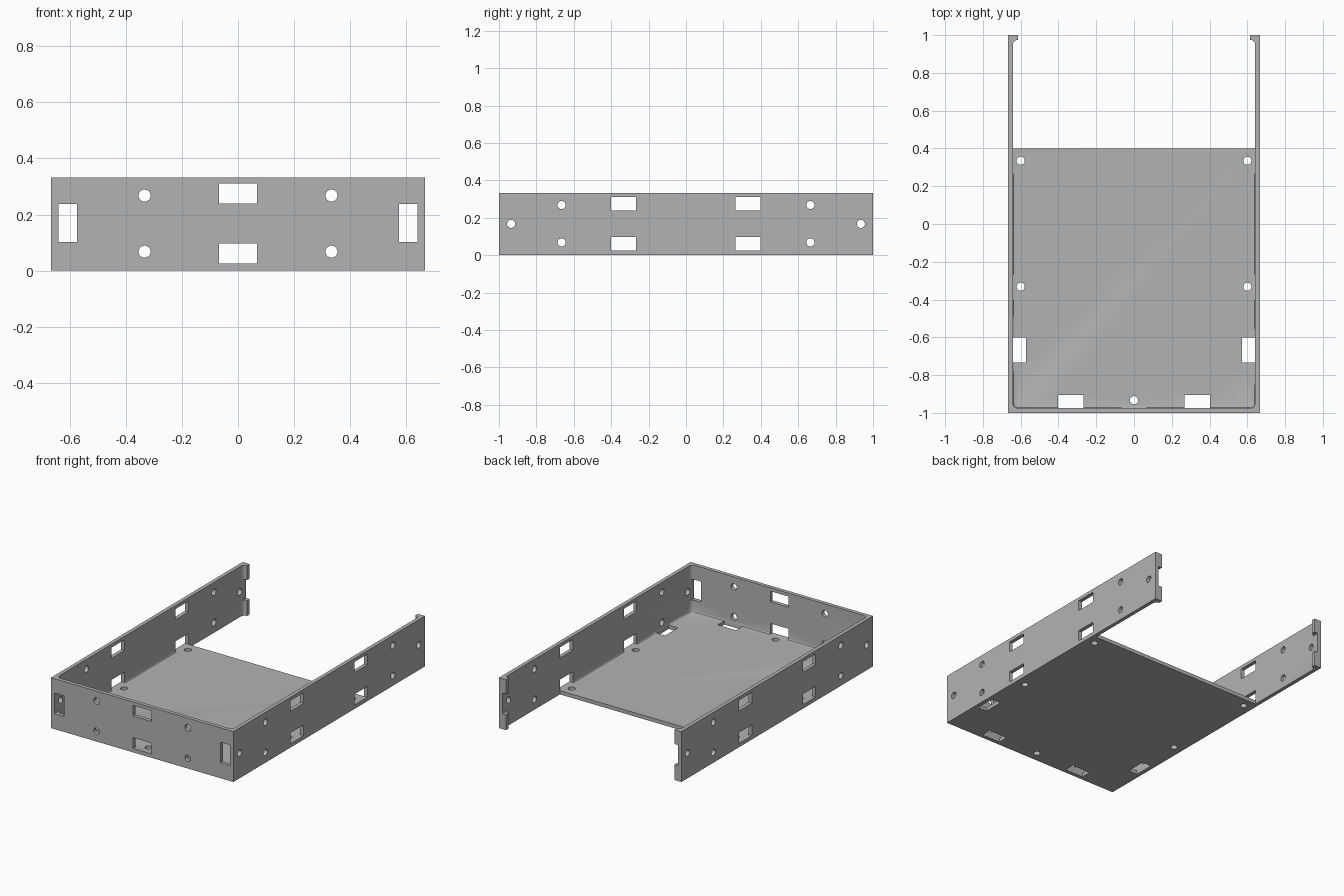
import bpy, bmesh, math
from mathutils import Matrix

if "Cube" in bpy.data.objects:
    bpy.data.objects.remove(bpy.data.objects["Cube"])

W, L, H, T = 0.6665, 1.0, 0.333, 0.025   # half width, half length, height, wall


def make_box(name, x0, x1, y0, y1, z0, z1):
    bm = bmesh.new()
    bmesh.ops.create_cube(bm, size=1)
    for v in bm.verts:
        v.co = (x1 if v.co.x > 0 else x0, y1 if v.co.y > 0 else y0, z1 if v.co.z > 0 else z0)
    return finish(name, bm)


def finish(name, bm):
    me = bpy.data.meshes.new(name)
    bm.to_mesh(me)
    bm.free()
    ob = bpy.data.objects.new(name, me)
    bpy.context.collection.objects.link(ob)
    return ob


def make_hole(axis, a, b):
    # round cutter along the given axis, a and b are the other two coordinates
    bm = bmesh.new()
    depth = 0.2 if axis == 'Z' else 3
    bmesh.ops.create_cone(bm, cap_ends=True, segments=32, radius1=0.0215, radius2=0.0215, depth=depth)
    rot = {'X': Matrix.Rotation(math.pi / 2, 4, 'Y'), 'Y': Matrix.Rotation(math.pi / 2, 4, 'X'), 'Z': Matrix()}[axis]
    pos = {'X': (0, a, b), 'Y': (a, 0, b), 'Z': (a, b, 0)}[axis]
    bm.transform(Matrix.Translation(pos) @ rot)
    return finish("hole_cutter", bm)


def round_edges(ob, test, r, seg):
    bm = bmesh.new()
    bm.from_mesh(ob.data)
    edges = [e for e in bm.edges if test(e.verts[0].co, e.verts[1].co)]
    bmesh.ops.bevel(bm, geom=edges, offset=r, segments=seg, profile=0.5, affect='EDGES')
    bm.to_mesh(ob.data)
    bm.free()
    return ob


def cut(target, cutter):
    mod = target.modifiers.new("cut", 'BOOLEAN')
    mod.operation, mod.solver, mod.object = 'DIFFERENCE', 'EXACT', cutter
    bpy.context.view_layer.objects.active = target
    bpy.ops.object.modifier_apply(modifier=mod.name)
    bpy.data.objects.remove(cutter)


tray = make_box("tray_shell", -W, W, -L, L, 0, H)

# inner cavity with rounded corners and a small floor fillet
cavity = make_box("cavity", -W + T, W - T, -L + T, L - T, T, 0.6)
round_edges(cavity, lambda a, b: abs(a.z - b.z) > 0.1, 0.028, 6)
round_edges(cavity, lambda a, b: a.z < 0.1 and b.z < 0.1, 0.008, 3)
cut(tray, cavity)

# open rear: floor removed, back wall reduced to two lips
rear = make_box("rear_opening", -W + T, W - T, 0.40, L - T, -0.2, 0.6)
round_edges(rear, lambda a, b: abs(a.z - b.z) > 0.1 and a.y > 0.9, 0.028, 6)
cut(tray, rear)
cut(tray, make_box("back_gap", -0.615, 0.615, 0.9, 1.2, -0.2, 0.6))

# slots in front and side walls (upper and lower rows)
for z0, z1 in ((0.026, 0.097), (0.24, 0.31)):
    cut(tray, make_box("front_slot", -0.067, 0.067, -1.2, -0.9, z0, z1))
    for y0 in (-0.402, 0.264):
        cut(tray, make_box("side_slot", -1, 1, y0, y0 + 0.135, z0, z1))

# upright slots at the front corners, also notching the rear lips, and floor slots
for s in (-1, 1):
    xa, xb = sorted((s * 0.573, s * 0.640))
    cut(tray, make_box("corner_slot", xa, xb, -1.2, 1.2, 0.102, 0.238))
    cut(tray, make_box("floor_side_slot", xa, xb, -0.733, -0.600, -0.1, 0.05))
    xa, xb = sorted((s * 0.267, s * 0.402))
    cut(tray, make_box("floor_front_slot", xa, xb, -0.974, -0.905, -0.1, 0.05))

# screw holes
holes = [('Z', 0, -0.933)]
for s in (-1, 1):
    holes += [('X', s * 0.935, 0.167), ('Z', s * 0.6, 0.335), ('Z', s * 0.6, -0.332)]
    for z in (0.068, 0.268):
        holes += [('X', s * 0.665, z), ('Y', s * 0.333, z)]
for h in holes:
    cut(tray, make_hole(*h))

mat = bpy.data.materials.new("plain grey")
mat.diffuse_color = (0.45, 0.45, 0.45, 1)
mat.use_nodes = True
mat.node_tree.nodes["Principled BSDF"].inputs["Base Color"].default_value = mat.diffuse_color
tray.data.materials.clear()
tray.data.materials.append(mat)
for p in tray.data.polygons:
    p.material_index = 0
bpy.ops.object.select_all(action='DESELECT')
tray.select_set(True)
bpy.context.view_layer.objects.active = tray
bpy.ops.object.shade_smooth_by_angle(angle=math.radians(30))
